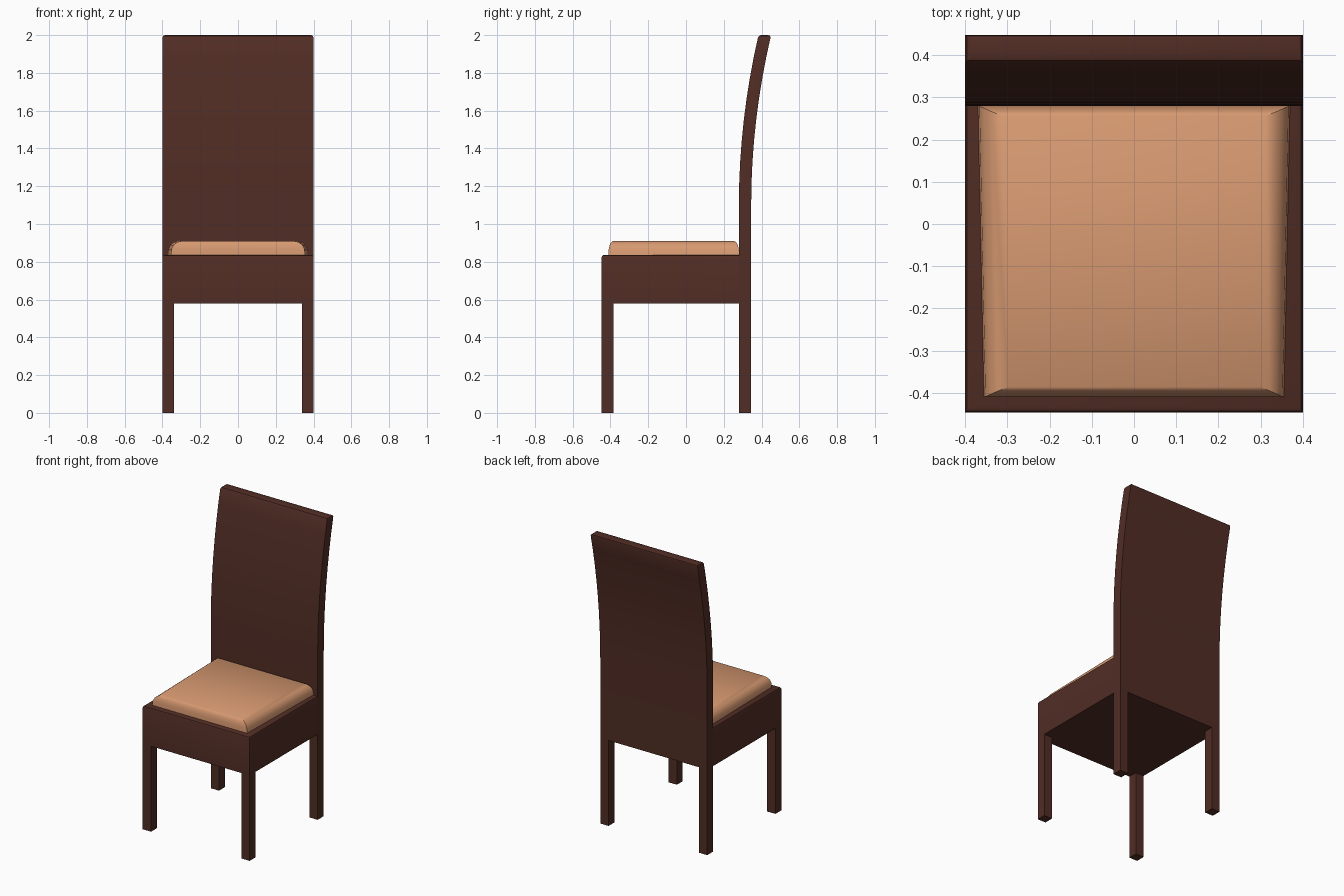
import bpy, bmesh, math
from mathutils import Vector

cube = bpy.data.objects.get("Cube")
if cube:
    bpy.data.objects.remove(cube, do_unlink=True)


def material(name, colour):
    mat = bpy.data.materials.new(name)
    mat.use_nodes = True
    mat.diffuse_color = colour
    mat.node_tree.nodes["Principled BSDF"].inputs["Base Color"].default_value = colour
    return mat


wood = material("dark_wood", (0.082, 0.026, 0.018, 1))
fabric = material("tan_fabric", (0.68, 0.32, 0.165, 1))


def finish(name, bm, mat, smooth=0):
    bmesh.ops.recalc_face_normals(bm, faces=bm.faces)
    mesh = bpy.data.meshes.new(name)
    bm.to_mesh(mesh)
    bm.free()
    mesh.materials.append(mat)
    obj = bpy.data.objects.new(name, mesh)
    bpy.context.collection.objects.link(obj)
    if smooth:
        bpy.ops.object.select_all(action="DESELECT")
        obj.select_set(True)
        bpy.context.view_layer.objects.active = obj
        bpy.ops.object.shade_smooth_by_angle(angle=math.radians(smooth))
    return obj


def box(low, high):
    bm = bmesh.new()
    bmesh.ops.create_cube(bm, size=1)
    low, high = Vector(low), Vector(high)
    for v in bm.verts:
        v.co = (low + high) / 2 + v.co * (high - low)
    return bm


def round_edges(bm, rule, width):
    edges = [e for e in bm.edges if rule(e)]
    bmesh.ops.bevel(bm, geom=edges, offset=width, segments=2, profile=0.5, affect="EDGES")


HALF, FRONT, JOIN, REAR = 0.4, -0.447, 0.28, 0.345
APRON, SEAT, TOP, LEG = 0.578, 0.837, 2.0, 0.062

# Legs
for side, x in (("left", HALF - LEG), ("right", -HALF)):
    for place, y0, y1 in (("front", FRONT, FRONT + LEG), ("back", JOIN, REAR)):
        finish(f"{place}_leg_{side}", box((x, y0, 0), (x + LEG, y1, APRON)), wood)

# Deep seat frame, rounded along its exposed upper edges
frame = box((-HALF, FRONT, APRON), (HALF, JOIN, SEAT))
round_edges(frame, lambda e: all(v.co.z > SEAT - 0.01 for v in e.verts)
            and any(v.co.y < 0 for v in e.verts), 0.014)
finish("seat_frame", frame, wood, 25)

# Backrest: a side profile that leans back along a gentle curve
bend, steps, thick = 1.1, 8, REAR - JOIN
front_line, rear_line = [(JOIN, APRON)], [(REAR, APRON)]
for i in range(steps + 1):
    rise = (TOP - bend) * i / steps
    y, slope = JOIN + 0.128 * rise ** 2, 0.256 * rise
    front_line.append((y, bend + rise))
    rear_line.append((y + thick * math.hypot(1, slope), bend + rise))
bm = bmesh.new()
profile = bm.faces.new([bm.verts.new((-HALF, y, z)) for y, z in front_line + rear_line[::-1]])
side = bmesh.ops.extrude_face_region(bm, geom=[profile])["geom"]
bmesh.ops.translate(bm, vec=(2 * HALF, 0, 0),
                    verts=[g for g in side if isinstance(g, bmesh.types.BMVert)])
bmesh.ops.recalc_face_normals(bm, faces=bm.faces)
round_edges(bm, lambda e: all(v.co.z > TOP - 0.01 for v in e.verts), 0.014)
finish("backrest", bm, wood, 25)

# Cushion: stacked rings, tapering to the front and rounding over at the top
bm = bmesh.new()
rings = []
for z, dx, dy in ((SEAT - 0.005, 0, 0), (0.868, 0.004, 0.001), (0.889, 0.015, 0.006),
                  (0.903, 0.033, 0.014), (0.910, 0.058, 0.024)):
    rings.append([bm.verts.new((sx * (w - dx), y, z)) for sx, w, y in (
        (-1, 0.356, -0.41 + dy), (1, 0.356, -0.41 + dy),
        (1, 0.37, JOIN - dy), (-1, 0.37, JOIN - dy))])
for lower, upper in zip(rings, rings[1:]):
    for i in range(4):
        j = (i + 1) % 4
        bm.faces.new((lower[i], lower[j], upper[j], upper[i]))
bm.faces.new(rings[0])
bm.faces.new(rings[-1])
finish("seat_cushion", bm, fabric, 35)
